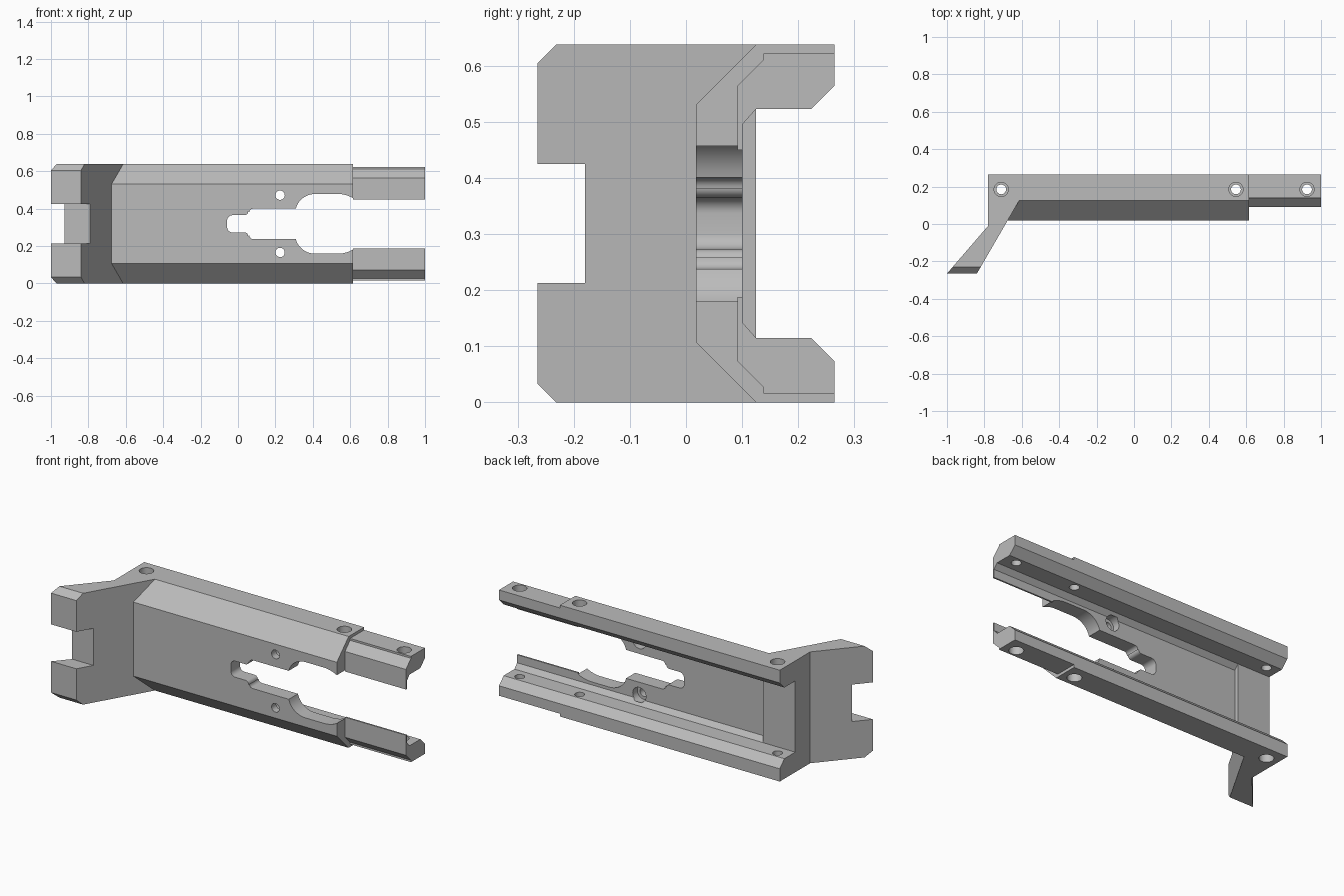
import bpy, bmesh, math
from mathutils import Vector

old = bpy.data.objects.get("Cube")
if old:
    bpy.data.objects.remove(old, do_unlink=True)

H = 0.638          # overall height
MID = H / 2
BACK = 0.265       # rear plane of the flanges

grey = bpy.data.materials.new("plain grey")
grey.use_nodes = True
colour = (0.5, 0.5, 0.5, 1)
grey.diffuse_color = colour
grey.node_tree.nodes["Principled BSDF"].inputs["Base Color"].default_value = colour


def prism(name, pts, axis, lo, hi):
    """Extrude a flat outline along an axis from lo to hi."""
    place = {"x": lambda a, b, t: (t, a, b),
             "y": lambda a, b, t: (a, t, b),
             "z": lambda a, b, t: (a, b, t)}[axis]
    step = Vector(place(0, 0, hi - lo))
    bm = bmesh.new()
    face = bm.faces.new([bm.verts.new(place(a, b, lo)) for a, b in pts])
    grown = bmesh.ops.extrude_face_region(bm, geom=[face])["geom"]
    bmesh.ops.translate(bm, vec=step, verts=[v for v in grown if isinstance(v, bmesh.types.BMVert)])
    bmesh.ops.recalc_face_normals(bm, faces=bm.faces)
    mesh = bpy.data.meshes.new(name)
    bm.to_mesh(mesh)
    bm.free()
    mesh.materials.append(grey)
    obj = bpy.data.objects.new(name, mesh)
    bpy.context.collection.objects.link(obj)
    return obj


def box(name, x, y, z):
    return prism(name, [(x[0], y[0]), (x[1], y[0]), (x[1], y[1]), (x[0], y[1])], "z", *z)


def arc(cx, cy, rx, ry, a0, a1, n=8):
    angles = [math.radians(a0 + (a1 - a0) * i / n) for i in range(n + 1)]
    return [(cx + rx * math.cos(a), cy + ry * math.sin(a)) for a in angles]


def rod(name, a, b, r, axis, lo, hi):
    return prism(name, arc(a, b, r, r, 0, 360, 32)[:-1], axis, lo, hi)


def mirrored(half):
    """Close a half outline by reflecting it about mid height."""
    return half + [(a, H - b) for a, b in reversed(half)]


def combine(target, other, operation):
    mod = target.modifiers.new(operation, "BOOLEAN")
    mod.operation, mod.solver, mod.object = operation, "EXACT", other
    bpy.context.view_layer.objects.active = target
    bpy.ops.object.modifier_apply(modifier=mod.name)
    bpy.data.objects.remove(other, do_unlink=True)


# Slanted arm, chamfered channel and narrow rails, joined as one solid
body = prism("channel_bracket", [(-0.78, BACK), (-0.78, -0.01), (-1, -BACK), (-0.84, -BACK),
                                 (-0.614, 0.125), (-0.614, BACK)], "z", 0, H)
combine(body, prism("channel", mirrored([(BACK, 0), (0.125, 0), (0.018, 0.107)]),
                    "x", -0.69, 0.614), "UNION")
combine(body, prism("rails", mirrored([(BACK, 0.016), (0.138, 0.016), (0.138, 0.027), (0.092, 0.073)]),
                    "x", 0.5, 1), "UNION")

cutters = []

# Rear pocket, shallower beside the arm
lip = [(0.125, 0.115), (0.223, 0.115), (0.323, 0.015)]
cutters.append(prism("deep_pocket", mirrored([(0.101, 0.142)] + lip), "x", -0.575, 1.2))
cutters.append(prism("shallow_pocket", mirrored(lip), "x", -1, -0.5))

# Arm end notch and corner chamfers
cutters.append(box("arm_notch", (-1.2, -0.5), (-0.5, -0.18), (0.213, 0.425)))
for side in (0, 1):
    corner = [(-0.331, 0.1), (-0.131, -0.1), (-0.331, -0.1)]
    if side:
        corner = [(a, H - b) for a, b in corner]
    cutters.append(prism("arm_corner", corner, "x", -1.2, -0.5))

# Stepped slot, open at the rail end
upper = (arc(-0.03, MID + 0.018, 0.028, 0.028, 180, 90)
         + arc(0.035, MID + 0.066, 0.02, 0.02, 270, 360, 5)
         + arc(0.08, MID + 0.061, 0.02, 0.02, 180, 90, 5)
         + arc(0.415, MID + 0.061, 0.108, 0.099, 168, 90, 10)
         + arc(0.53, MID + 0.05, 0.14, 0.11, 90, 53, 6)
         + [(0.614, MID + 0.131), (1.2, MID + 0.131)])
cutters.append(prism("slot", mirrored(upper), "y", -0.1, 0.112))

# Counterbored holes in the web
for z in (0.166, H - 0.166):
    cutters.append(rod("web_hole", 0.225, z, 0.025, "y", -0.1, 0.2))
    cutters.append(rod("web_counterbore", 0.225, z, 0.042, "y", 0.06, 0.112))

# Counterbored holes through both flanges
for x, depth in ((-0.71, 0.045), (0.545, 0.045), (0.925, 0.061)):
    cutters.append(rod("flange_hole", x, 0.185, 0.026, "z", -0.1, H + 0.1))
    cutters.append(rod("lower_counterbore", x, 0.185, 0.038, "z", -0.1, depth))
    cutters.append(rod("upper_counterbore", x, 0.185, 0.038, "z", H - depth, H + 0.1))

for cutter in cutters:
    combine(body, cutter, "DIFFERENCE")

# Crisp flat faces, smooth bores and slot curves
bpy.ops.object.select_all(action="DESELECT")
body.select_set(True)
bpy.context.view_layer.objects.active = body
bpy.ops.object.shade_smooth_by_angle(angle=math.radians(25))
